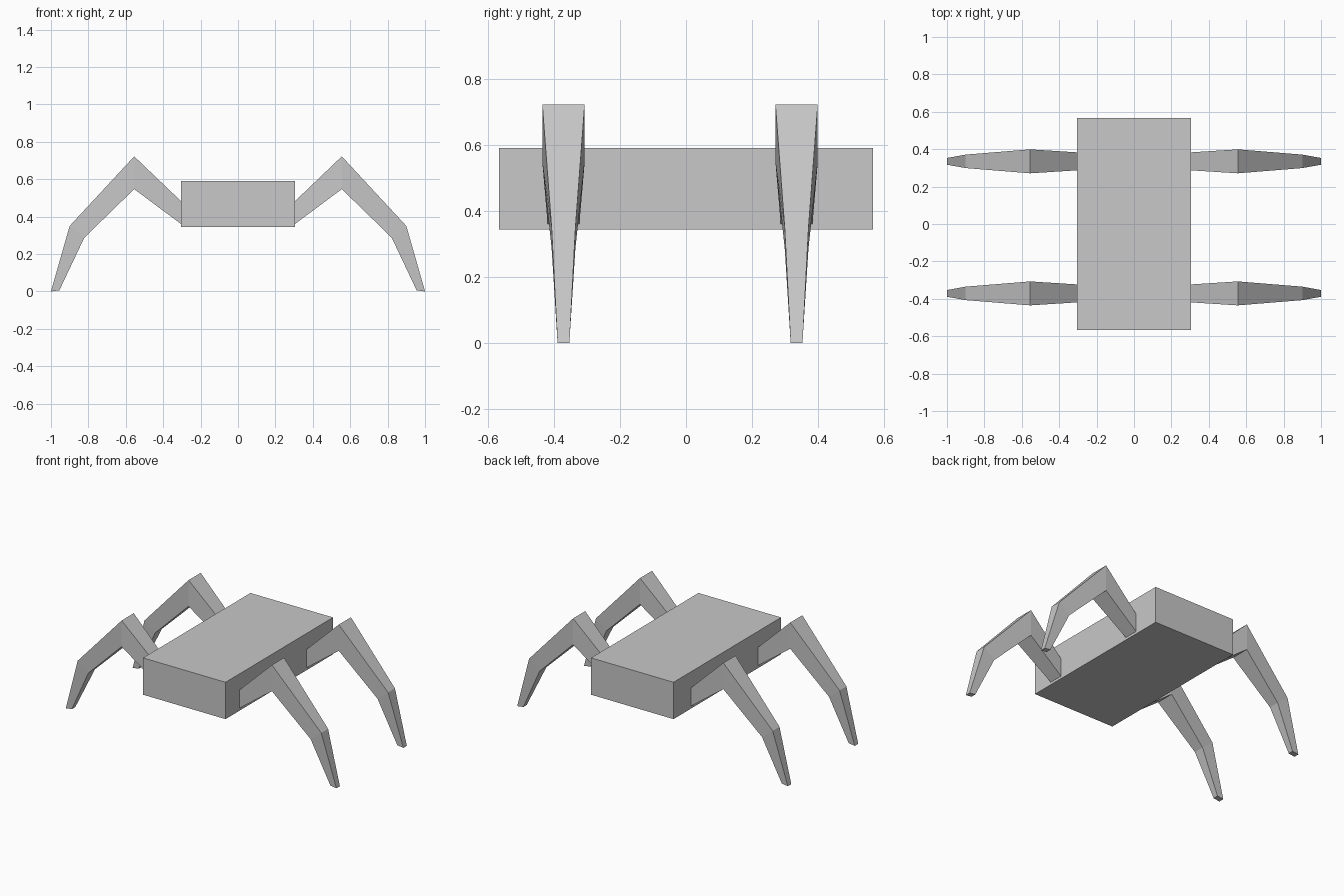
import bpy
import bmesh

if "Cube" in bpy.data.objects:
    bpy.data.objects.remove(bpy.data.objects["Cube"], do_unlink=True)

grey = bpy.data.materials.new("plain_grey")
grey.use_nodes = True
COLOUR = (0.58, 0.58, 0.58, 1)
grey.diffuse_color = COLOUR
grey.node_tree.nodes["Principled BSDF"].inputs["Base Color"].default_value = COLOUR


def add_object(name, bm):
    bmesh.ops.recalc_face_normals(bm, faces=bm.faces)
    mesh = bpy.data.meshes.new(name)
    bm.to_mesh(mesh)
    bm.free()
    mesh.materials.append(grey)
    obj = bpy.data.objects.new(name, mesh)
    bpy.context.collection.objects.link(obj)
    return obj


# Flat box body
bm = bmesh.new()
bmesh.ops.create_cube(bm, size=1)
bmesh.ops.scale(bm, vec=(0.61, 1.134, 0.246), verts=bm.verts)
bmesh.ops.translate(bm, vec=(0, 0, 0.467), verts=bm.verts)
add_object("body", bm)

# Leg sections from hip to foot: upper (x, z), lower (x, z), half width
SECTIONS = [
    ((0.304, 0.482), (0.304, 0.36), 0.048),   # hip
    ((0.555, 0.722), (0.555, 0.547), 0.064),  # knee
    ((0.90, 0.35), (0.822, 0.287), 0.036),    # ankle
    ((1.0, 0.0), (0.955, 0.006), 0.018),      # foot
]


def add_leg(name, side, y):
    bm = bmesh.new()
    rings = []
    for (ux, uz), (lx, lz), w in SECTIONS:
        corners = [(ux, -w, uz), (ux, w, uz), (lx, w, lz), (lx, -w, lz)]
        rings.append([bm.verts.new((side * cx, y + cy, cz)) for cx, cy, cz in corners])
    for a, b in zip(rings, rings[1:]):
        for i in range(4):
            j = (i + 1) % 4
            bm.faces.new((a[i], a[j], b[j], b[i]))
    bm.faces.new(rings[0])
    bm.faces.new(rings[-1])
    add_object(name, bm)


# Four legs, mirrored left and right
for end, y in (("front", -0.371), ("back", 0.335)):
    for label, side in (("left", 1), ("right", -1)):
        add_leg(f"{end}_{label}_leg", side, y)
